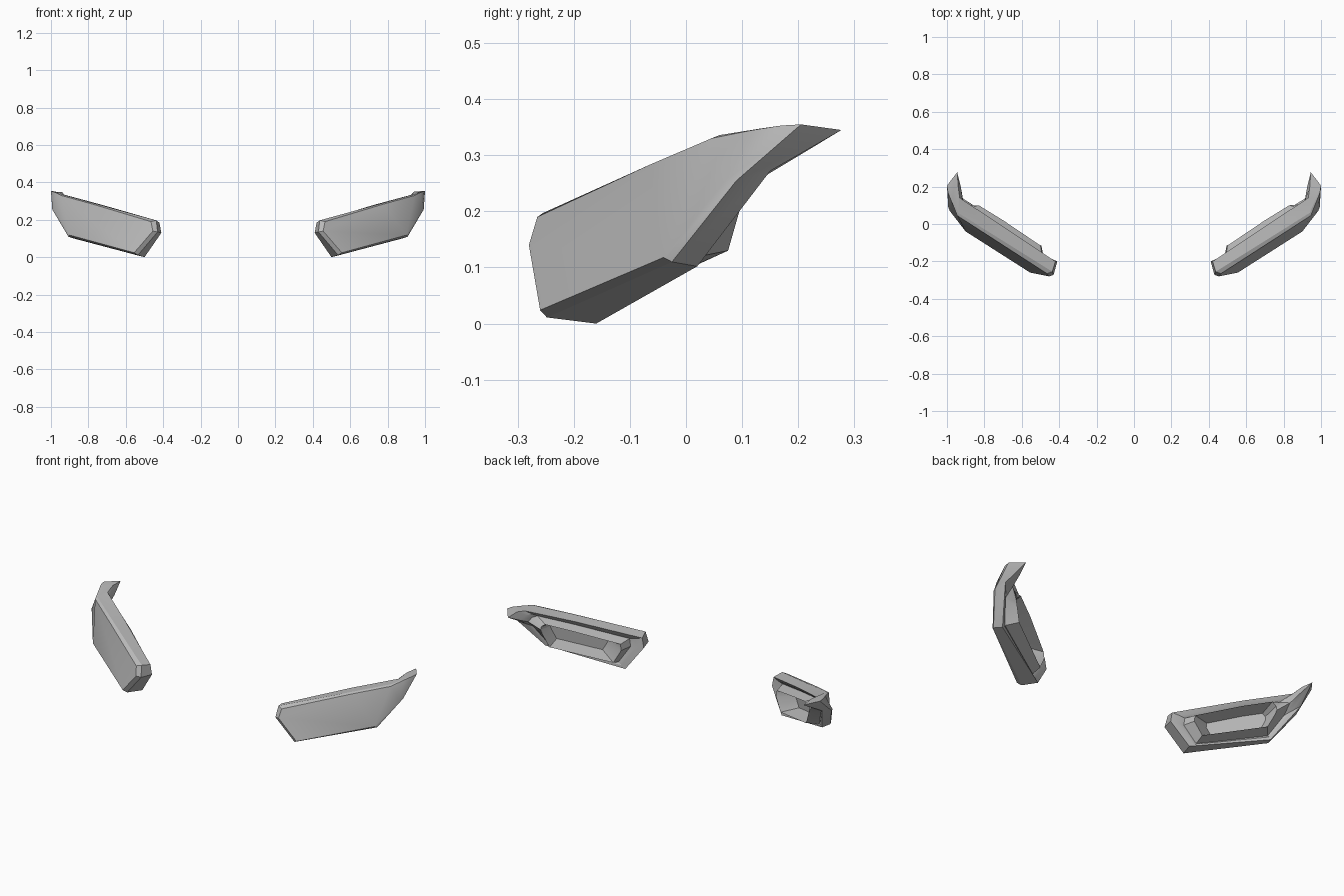
import bpy
import bmesh
import math
from mathutils import Vector

default_cube = bpy.data.objects.get("Cube")
if default_cube:
    bpy.data.objects.remove(default_cube, do_unlink=True)

grey = bpy.data.materials.new("plain_grey")
grey.use_nodes = True
grey_colour = (0.5, 0.5, 0.5, 1.0)
grey.diffuse_color = grey_colour
grey.node_tree.nodes["Principled BSDF"].inputs["Base Color"].default_value = grey_colour

# Direction from the rear of a lamp towards its front face
FORWARD = Vector((0.53, -0.85, 0))


def ring(*points):
    return [Vector(point) for point in points]


def between(first, second, amount, forward):
    """Blend two rings and push the result towards the front."""
    return [a.lerp(b, amount) + FORWARD * forward for a, b in zip(first, second)]


def shrink(source, scale, forward):
    """Scale a ring about its centre and push it towards the front."""
    centre = sum(source, Vector()) / len(source)
    return [centre + (p - centre) * scale + FORWARD * forward for p in source]


def build_part(name, rings, caps, side):
    """Join successive rings with quads, then close with caps on the given rings."""
    mesh = bpy.data.meshes.new(name)
    bm = bmesh.new()
    loops = [[bm.verts.new((p.x * side, p.y, p.z)) for p in r] for r in rings]

    def add_face(corners):
        bm.faces.new(corners if side > 0 else corners[::-1])

    for front, back in zip(loops, loops[1:]):
        count = len(front)
        for i in range(count):
            j = (i + 1) % count
            add_face([front[i], back[i], back[j], front[j]])
    for index, corners in caps:
        add_face([loops[index][c] for c in corners])
    bm.to_mesh(mesh)
    bm.free()
    mesh.materials.append(grey)
    part = bpy.data.objects.new(name, mesh)
    bpy.context.collection.objects.link(part)
    bpy.ops.object.select_all(action="DESELECT")
    part.select_set(True)
    bpy.context.view_layer.objects.active = part
    bpy.ops.object.shade_smooth_by_angle(angle=math.radians(30))


# Outlines run from the inner top corner, down, along the bottom,
# up to the swept outer tip and back along the top edge
lens_edge = ring((0.465, -0.265, 0.19), (0.455, -0.28, 0.14), (0.555, -0.26, 0.024),
                 (0.9, -0.04, 0.118), (0.985, 0.07, 0.255), (0.995, 0.17, 0.353),
                 (0.975, 0.12, 0.345), (0.945, 0.045, 0.33), (0.775, -0.065, 0.283))
bevel_edge = ring((0.437, -0.255, 0.197), (0.43, -0.272, 0.135), (0.535, -0.248, 0.011),
                  (0.907, -0.025, 0.11), (0.993, 0.09, 0.255), (1, 0.205, 0.355),
                  (0.972, 0.135, 0.348), (0.94, 0.06, 0.336), (0.765, -0.05, 0.287))
rear_edge = ring((0.42, -0.2, 0.185), (0.41, -0.2, 0.13), (0.5, -0.16, 0.0),
                 (0.885, 0.02, 0.102), (0.975, 0.15, 0.272), (0.945, 0.277, 0.345),
                 (0.94, 0.2, 0.35), (0.932, 0.14, 0.335), (0.72, 0, 0.278))
housing_edge = ring((0.5, -0.115, 0.16), (0.495, -0.115, 0.125), (0.535, -0.1, 0.05),
                    (0.82, 0.075, 0.13), (0.85, 0.095, 0.2), (0.86, 0.1, 0.23),
                    (0.855, 0.1, 0.25), (0.83, 0.1, 0.268), (0.7, 0.02, 0.23))

# Rear lip, the groove inside it and the hollow reflector bowl
lip_edge = between(rear_edge, housing_edge, 0.35, 0.02)
groove_edge = between(rear_edge, housing_edge, 0.6, 0.04)
bowl_floor = shrink(housing_edge, 0.72, 0.08)

main_panel = (0, 1, 2, 3, 7, 8)
outer_panel = (3, 4, 5, 6, 7)
whole_rear = tuple(reversed(range(len(bowl_floor))))

for label, side in (("left", 1), ("right", -1)):
    build_part(label + "_lens_cover", [lens_edge, bevel_edge],
               [(0, main_panel), (0, outer_panel)], side)
    build_part(label + "_outer_shell", [bevel_edge, rear_edge, lip_edge, groove_edge], [], side)
    build_part(label + "_reflector_housing", [groove_edge, housing_edge, bowl_floor],
               [(2, whole_rear)], side)
